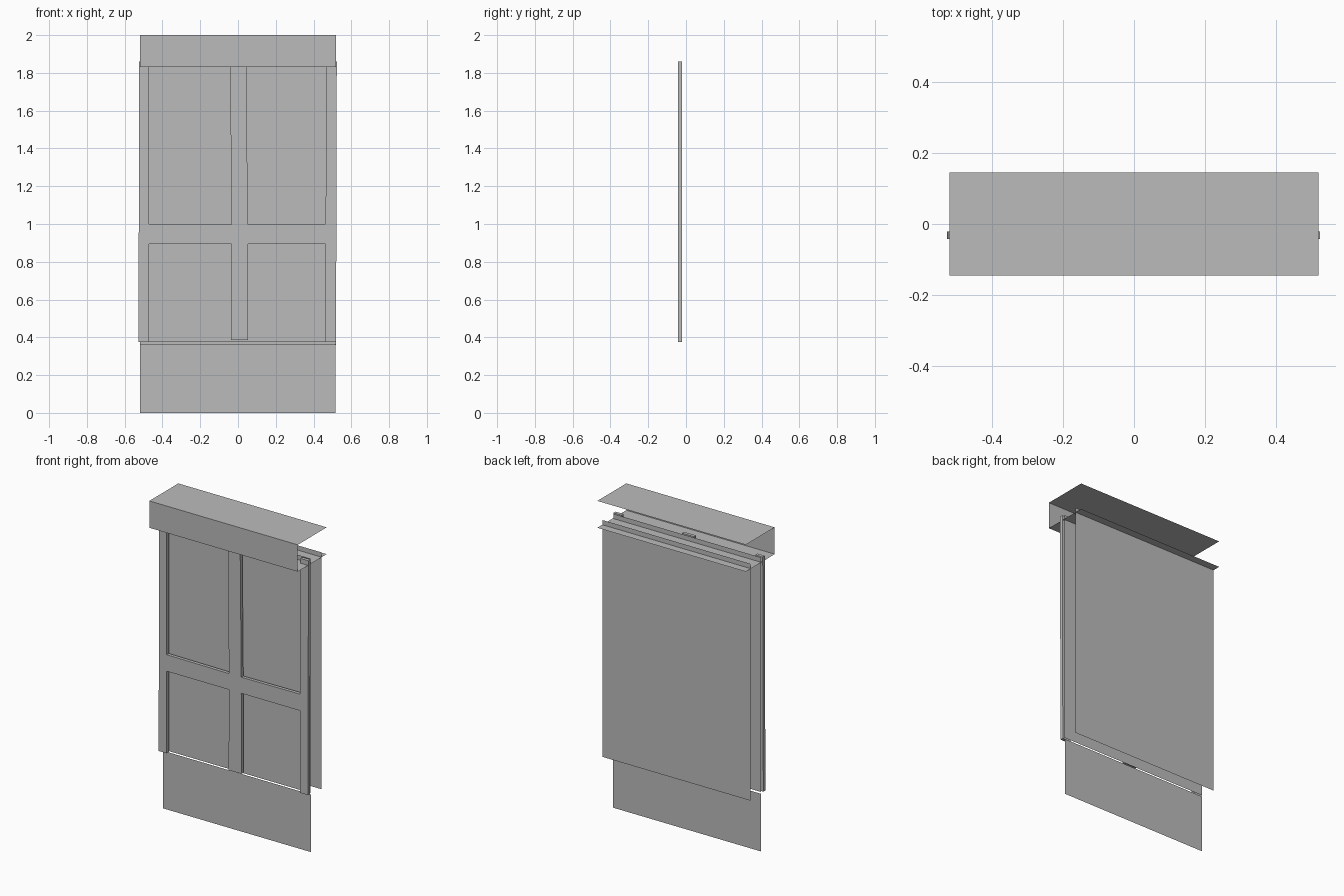
import bpy, bmesh
from mathutils import Vector

if "Cube" in bpy.data.objects:
    bpy.data.objects.remove(bpy.data.objects["Cube"])

grey = bpy.data.materials.new("plain_grey")
grey.diffuse_color = (0.5, 0.5, 0.5, 1)
grey.use_nodes = True
grey.node_tree.nodes["Principled BSDF"].inputs["Base Color"].default_value = grey.diffuse_color


def finish(name, bm):
    me = bpy.data.meshes.new(name)
    bm.to_mesh(me)
    bm.free()
    me.materials.append(grey)
    ob = bpy.data.objects.new(name, me)
    bpy.context.collection.objects.link(ob)
    return ob


def upright_sheet(name, x0, x1, y, z0, z1):
    """Single thin sheet facing the front."""
    bm = bmesh.new()
    bm.faces.new([bm.verts.new((x, y, z)) for x, z in
                  ((x0, z0), (x1, z0), (x1, z1), (x0, z1))])
    return finish(name, bm)


def flat_sheet(name, x, y0, y1, z):
    """Single level sheet facing up."""
    bm = bmesh.new()
    bm.faces.new([bm.verts.new((a, b, z)) for a, b in
                  ((-x, y0), (x, y0), (x, y1), (-x, y1))])
    return finish(name, bm)


def bar(name, outline, y0=-0.042, y1=-0.021):
    """Front outline (x, z) pushed back into a solid bar."""
    bm = bmesh.new()
    face = bm.faces.new([bm.verts.new((x, y0, z)) for x, z in outline])
    ext = bmesh.ops.extrude_face_region(bm, geom=[face], use_keep_orig=True)
    verts = [v for v in ext["geom"] if isinstance(v, bmesh.types.BMVert)]
    bmesh.ops.translate(bm, verts=verts, vec=Vector((0, y1 - y0, 0)))
    bmesh.ops.recalc_face_normals(bm, faces=bm.faces)
    return finish(name, bm)


# Open box at the top: lid, front board and lower shelf
flat_sheet("top_board", 0.52, -0.145, 0.145, 2.0)
flat_sheet("top_shelf", 0.52, -0.145, 0.145, 1.83)
upright_sheet("top_front_board", -0.52, 0.52, -0.145, 1.83, 2.0)

# Upright sheets
upright_sheet("front_panel", -0.52, 0.515, -0.01, 0.375, 1.86)
upright_sheet("base_panel", -0.52, 0.515, -0.007, 0.0, 0.365)
upright_sheet("back_panel", -0.52, 0.52, 0.095, 0.36, 1.86)

# Slightly uneven frame bars on the front
bar("left_stile", [(-0.527, 0.375), (-0.47, 0.375), (-0.47, 1.86), (-0.523, 1.86)])
bar("right_stile", [(0.463, 0.375), (0.519, 0.375), (0.523, 1.86), (0.466, 1.86)])
bar("middle_stile", [(-0.036, 0.385), (0.053, 0.385), (0.052, 1.0),
                     (0.044, 1.86), (-0.042, 1.86), (-0.034, 1.0)])
bar("left_rail", [(-0.47, 0.895), (-0.035, 0.895), (-0.034, 0.997), (-0.47, 1.0)])
bar("right_rail", [(0.052, 0.895), (0.464, 0.895), (0.464, 1.0), (0.052, 0.997)])
